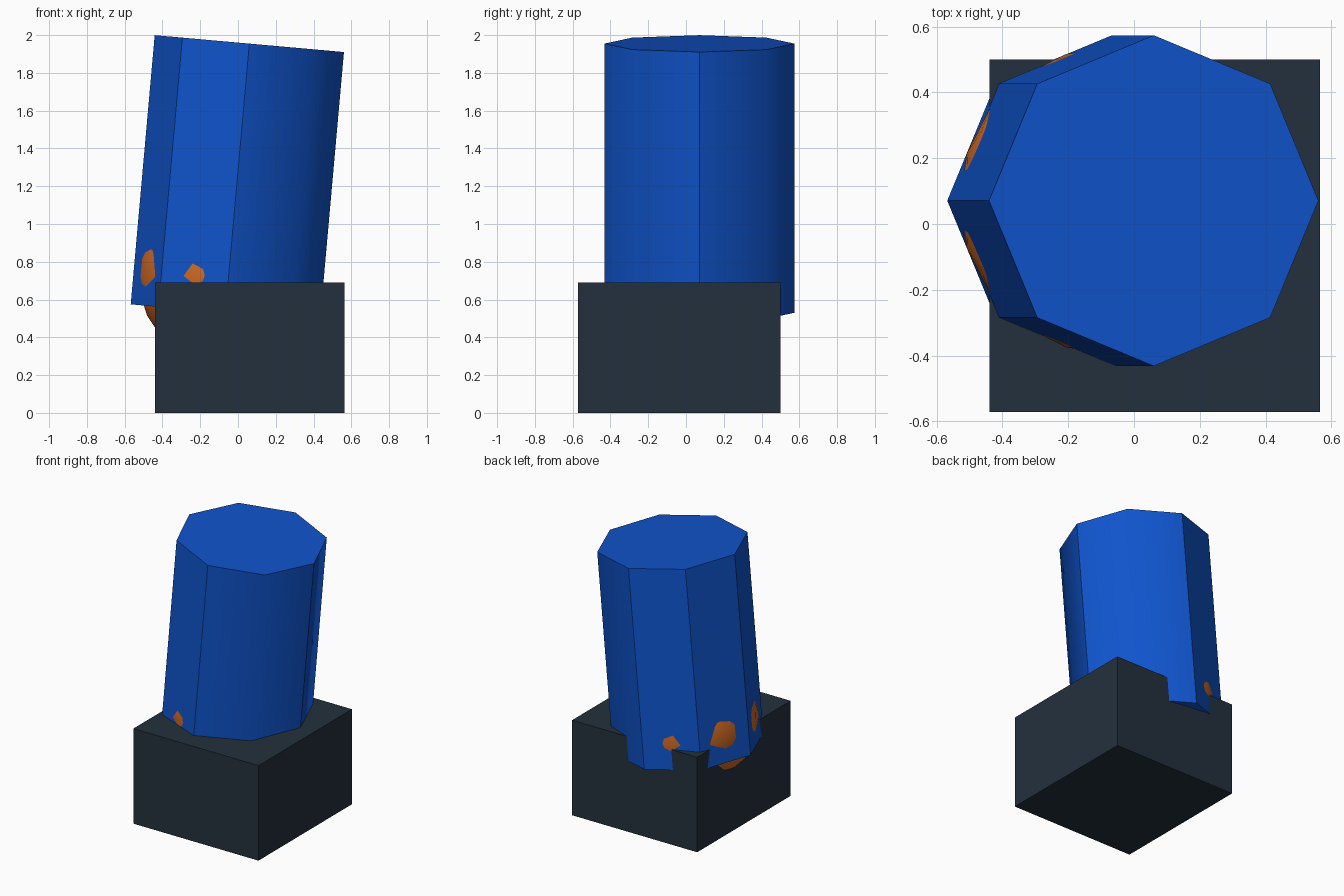
import bpy, math
from mathutils import Vector

if "Cube" in bpy.data.objects:
    bpy.data.objects.remove(bpy.data.objects["Cube"])


def material(name, rgb):
    m = bpy.data.materials.new(name)
    m.diffuse_color = (*rgb, 1)
    m.use_nodes = True
    m.node_tree.nodes["Principled BSDF"].inputs["Base Color"].default_value = m.diffuse_color
    return m


def finish(name, mat):
    ob = bpy.context.object
    ob.name = name
    ob.data.materials.append(mat)
    return ob


blue = material("blue", (0.005, 0.088, 0.60))
slate = material("dark slate", (0.017, 0.030, 0.046))
orange = material("orange", (0.62, 0.14, 0.018))

# Base block
bpy.ops.mesh.primitive_cube_add(size=1, location=(0.0625, -0.036, 0.345))
base = finish("base_block", slate)
base.scale = (1.005, 1.072, 0.69)

# Leaning eight-sided column
bottom, top = Vector((-0.067, 0.071, 0.53)), Vector((0.06, 0.071, 1.955))
axis = top - bottom
bpy.ops.mesh.primitive_cylinder_add(
    vertices=8, radius=0.503, depth=axis.length, location=(bottom + top) / 2,
    rotation=(0, math.atan2(axis.x, axis.z), 0))
column = finish("leaning_column", blue)
# Soften only the two right-hand corners; the other corners stay crisp
for p in column.data.polygons:
    p.use_smooth = abs(p.normal.z) < 0.5
sharp = column.data.attributes.new("sharp_edge", 'BOOLEAN', 'EDGE')
for e in column.data.edges:
    a, b = (column.data.vertices[i].co for i in e.vertices)
    soft = abs(a.z - b.z) > 0.5 and a.x > 0.2 and abs(a.y) > 0.2
    sharp.data[e.index].value = not soft

# Ball joint hidden in the column, just breaking through on the left
bpy.ops.mesh.primitive_ico_sphere_add(
    subdivisions=3, radius=0.469, location=(-0.062, 0.071, 0.725))
bpy.ops.object.shade_smooth()
finish("ball_joint", orange)
